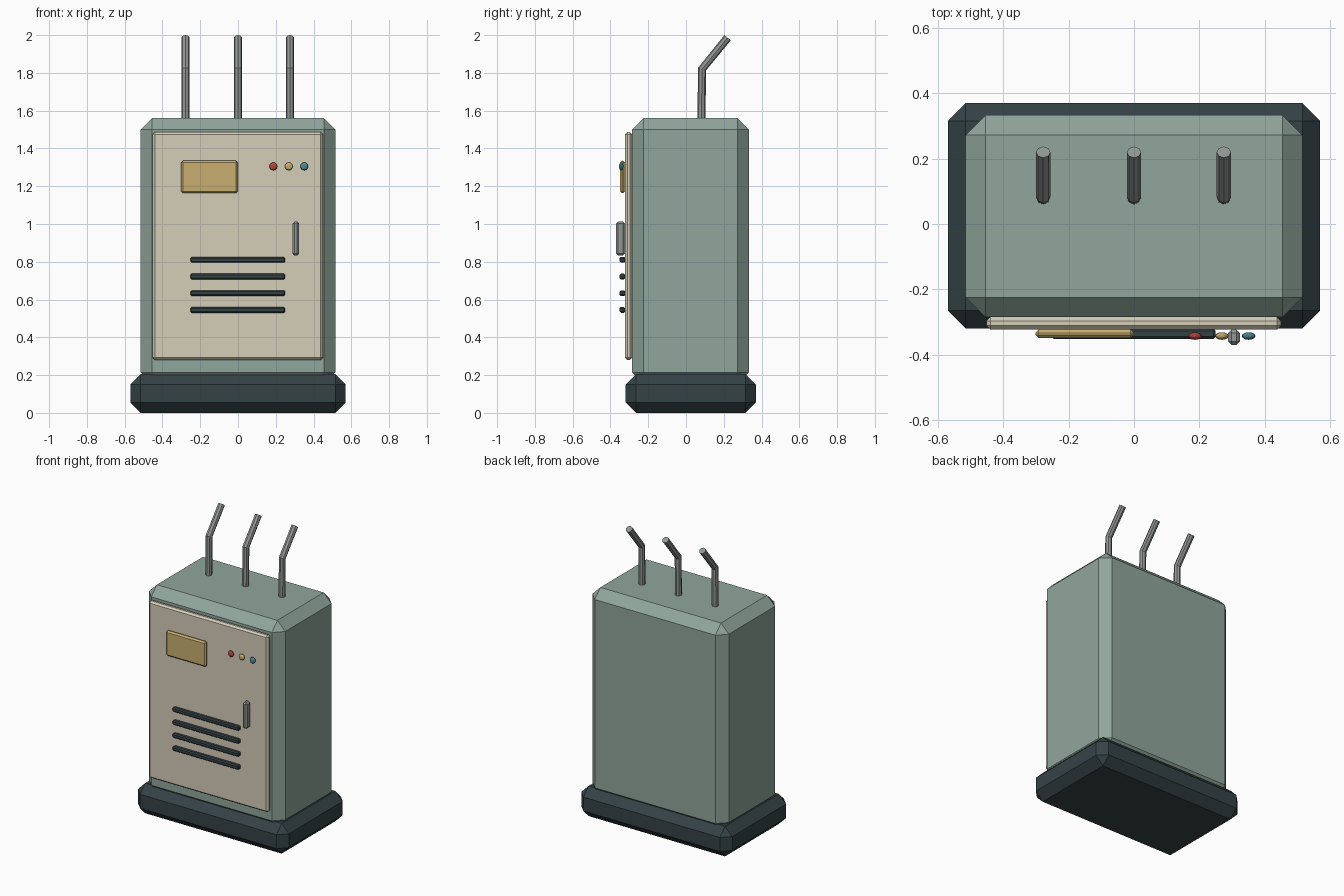
import bpy, bmesh
from mathutils import Matrix, Vector

if "Cube" in bpy.data.objects:
    bpy.data.objects.remove(bpy.data.objects["Cube"])


def material(name, rgb):
    m = bpy.data.materials.new(name)
    m.diffuse_color = (*rgb, 1)
    m.use_nodes = True
    m.node_tree.nodes["Principled BSDF"].inputs["Base Color"].default_value = m.diffuse_color
    return m


GREEN = material("cabinet_green", (0.28, 0.38, 0.33))
DARK = material("dark_slate", (0.035, 0.055, 0.062))
CREAM = material("door_cream", (0.66, 0.61, 0.48))
YELLOW = material("plate_yellow", (0.58, 0.43, 0.16))
STEEL = material("steel", (0.28, 0.31, 0.30))
RED = material("lamp_red", (0.45, 0.06, 0.05))
AMBER = material("lamp_amber", (0.58, 0.42, 0.16))
TEAL = material("lamp_teal", (0.07, 0.25, 0.30))


def finish(name, bm, mat):
    me = bpy.data.meshes.new(name)
    bm.to_mesh(me)
    bm.free()
    me.materials.append(mat)
    ob = bpy.data.objects.new(name, me)
    bpy.context.collection.objects.link(ob)
    return ob


def box(name, x, y, z, bevel, mat):
    """Chamfered box from (min, max) ranges on each axis."""
    lo, hi = Vector((x[0], y[0], z[0])), Vector((x[1], y[1], z[1]))
    bm = bmesh.new()
    bmesh.ops.create_cube(bm, size=1, matrix=Matrix.Translation((lo + hi) / 2)
                          @ Matrix.Diagonal((*(hi - lo), 1)))
    bmesh.ops.bevel(bm, geom=bm.edges[:], offset=bevel, segments=1,
                    affect='EDGES')
    return finish(name, bm, mat)


# Plinth, cabinet and door
box("base", (-0.57, 0.57), (-0.32, 0.37), (0, 0.205), 0.055, DARK)
box("cabinet", (-0.515, 0.515), (-0.285, 0.333), (0.155, 1.56), 0.06, GREEN)
box("door", (-0.452, 0.45), (-0.323, -0.285), (0.28, 1.487), 0.012, CREAM)

# Warning plate and handle
box("warning_plate", (-0.302, 0), (-0.349, -0.323), (1.163, 1.335), 0.01, YELLOW)
box("handle", (0.288, 0.324), (-0.37, -0.323), (0.833, 1.013), 0.011, STEEL)

# Vent slats
for i in range(4):
    z = 0.545 + i * 0.0885
    box(f"vent_slat_{i + 1}", (-0.252, 0.25), (-0.352, -0.321),
        (z - 0.015, z + 0.015), 0.007, DARK)

# Indicator lamps: flattened balls
for i, mat in enumerate((RED, AMBER, TEAL)):
    bm = bmesh.new()
    bmesh.ops.create_uvsphere(
        bm, u_segments=12, v_segments=8, radius=0.021,
        matrix=Matrix.Translation((0.187 + i * 0.082, -0.343, 1.305))
        @ Matrix.Diagonal((1, 0.55, 1, 1)))
    finish(f"indicator_lamp_{i + 1}", bm, mat)

# Bent rods on the roof
for i, x in enumerate((-0.278, 0, 0.275)):
    cu = bpy.data.curves.new(f"roof_rod_{i + 1}", 'CURVE')
    cu.dimensions = '3D'
    cu.bevel_depth = 0.022
    cu.bevel_resolution = 2
    cu.use_fill_caps = True
    sp = cu.splines.new('POLY')
    sp.points.add(2)
    sp.use_smooth = False
    for p, (y, z) in zip(sp.points, ((0.081, 1.5), (0.085, 1.82), (0.22, 1.986))):
        p.co = (x, y, z, 1)
    cu.materials.append(STEEL)
    ob = bpy.data.objects.new(cu.name, cu)
    bpy.context.collection.objects.link(ob)
